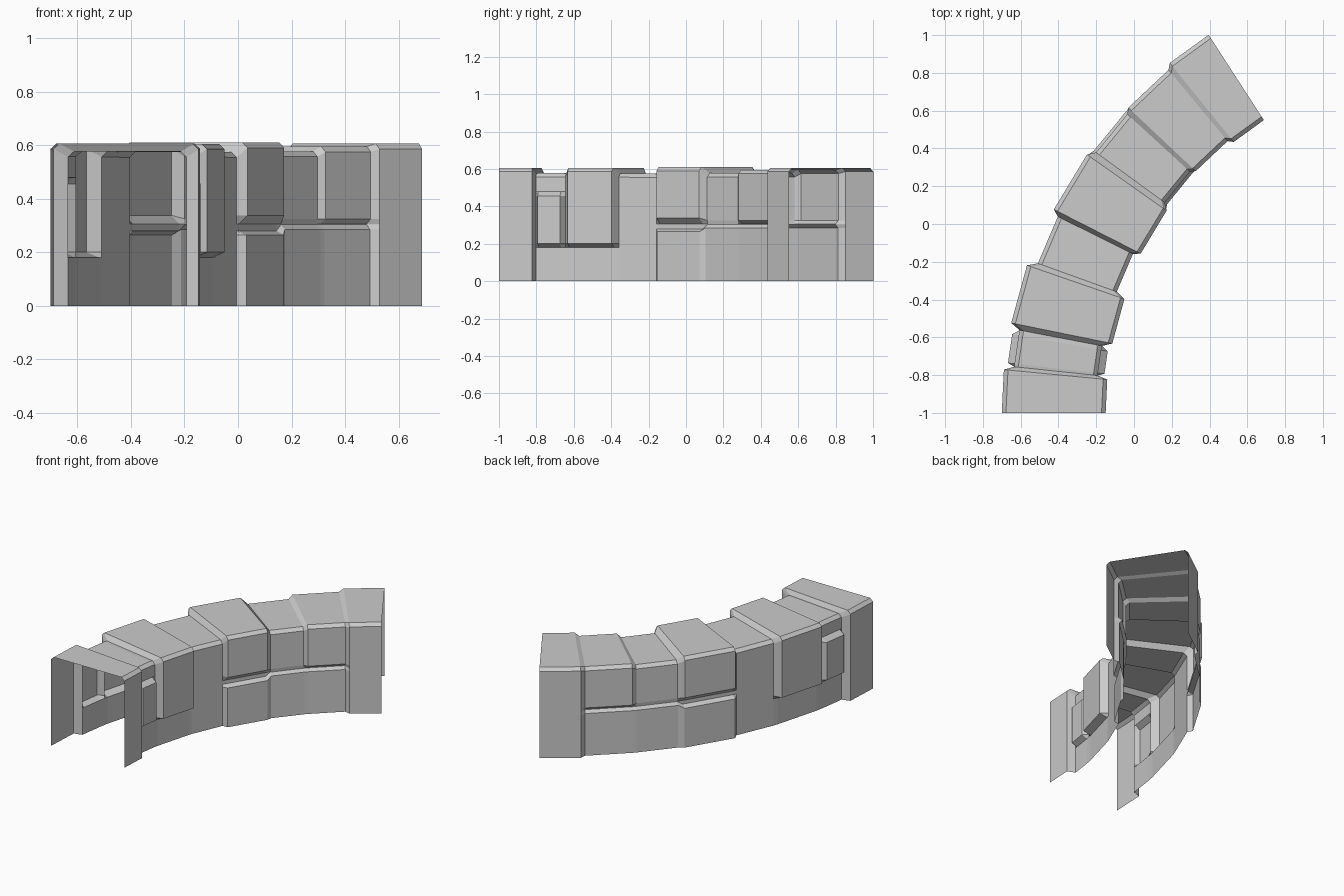
import bpy, bmesh
from math import sin, cos, radians

if "Cube" in bpy.data.objects:
    bpy.data.objects.remove(bpy.data.objects["Cube"])

# Curved corridor: a half profile lofted around an arc
CX, CY, R = 1.69, -1.0, 2.115
BASE = 0.222                                   # half width of the plain wall
ZA = (0.10, 0.14, 0.18, 0.20, 0.455, 0.48)     # ledge heights, low sill
ZB = (0.265, 0.28, 0.305, 0.338, 0.455, 0.48)  # ledge heights, mid groove
ZC = (0.285, 0.303, 0.306, 0.325, 0.455, 0.48) # ledge heights, waist-high wall


def half_profile(z, low, groove, mid, up, top):
    return [(low, 0), (low, z[0]), (groove, z[1]), (groove, z[2]),
            (mid, z[3]), (mid, z[4]), (up, z[5]),
            (up, top - 0.02), (up - 0.022, top)]


def plain(z, w, top):
    return half_profile(z, w, w, w, w, top)


frame = plain(ZA, 0.275, 0.606)
recess = plain(ZA, BASE, 0.576)
small_panel = half_profile(ZA, BASE, BASE, 0.257, BASE, 0.578)
big_block = half_profile(ZA, BASE, BASE, 0.273, 0.273, 0.605)
split_block = half_profile(ZB, 0.254, BASE, 0.258, 0.258, 0.61)
low_wall = half_profile(ZC, 0.24, BASE, 0.225, 0.225, 0.577)
upper_panel = half_profile(ZC, 0.24, BASE, 0.245, 0.245, 0.595)
end_frame = plain(ZC, 0.269, 0.606)

# (angle along the arc in degrees, half profile)
stations = [
    (0, frame), (5.5, frame), (6.0, recess),
    (6.4, small_panel), (10.1, small_panel), (10.8, recess),
    (11.5, big_block), (19.1, big_block),
    (19.8, recess), (26.4, plain(ZB, BASE, 0.574)),
    (27.0, split_block), (35.2, split_block),
    (36.1, low_wall), (42.5, low_wall),
    (43.2, upper_panel), (50.3, upper_panel),
    (51.0, end_frame), (57.1, end_frame),
]

bm = bmesh.new()
rings = []
for deg, half in stations:
    a = radians(deg)
    # mirror the half profile into a full arch
    arch = half + [(-w, z) for w, z in reversed(half)]
    rings.append([bm.verts.new((CX - (R + w) * cos(a), CY + (R + w) * sin(a), z))
                  for w, z in arch])
for r0, r1 in zip(rings, rings[1:]):
    for i in range(len(r0) - 1):
        bm.faces.new((r0[i], r0[i + 1], r1[i + 1], r1[i]))

# tidy flat areas and point the roof upward
bmesh.ops.dissolve_limit(bm, angle_limit=radians(0.5), verts=bm.verts, edges=bm.edges)
bmesh.ops.recalc_face_normals(bm, faces=bm.faces)
bm.normal_update()
if sum(f.normal.z * f.calc_area() for f in bm.faces) < 0:
    bmesh.ops.reverse_faces(bm, faces=bm.faces)

mesh = bpy.data.meshes.new("curved_corridor_shell")
bm.to_mesh(mesh)
bm.free()
bpy.context.collection.objects.link(bpy.data.objects.new("curved_corridor_shell", mesh))
